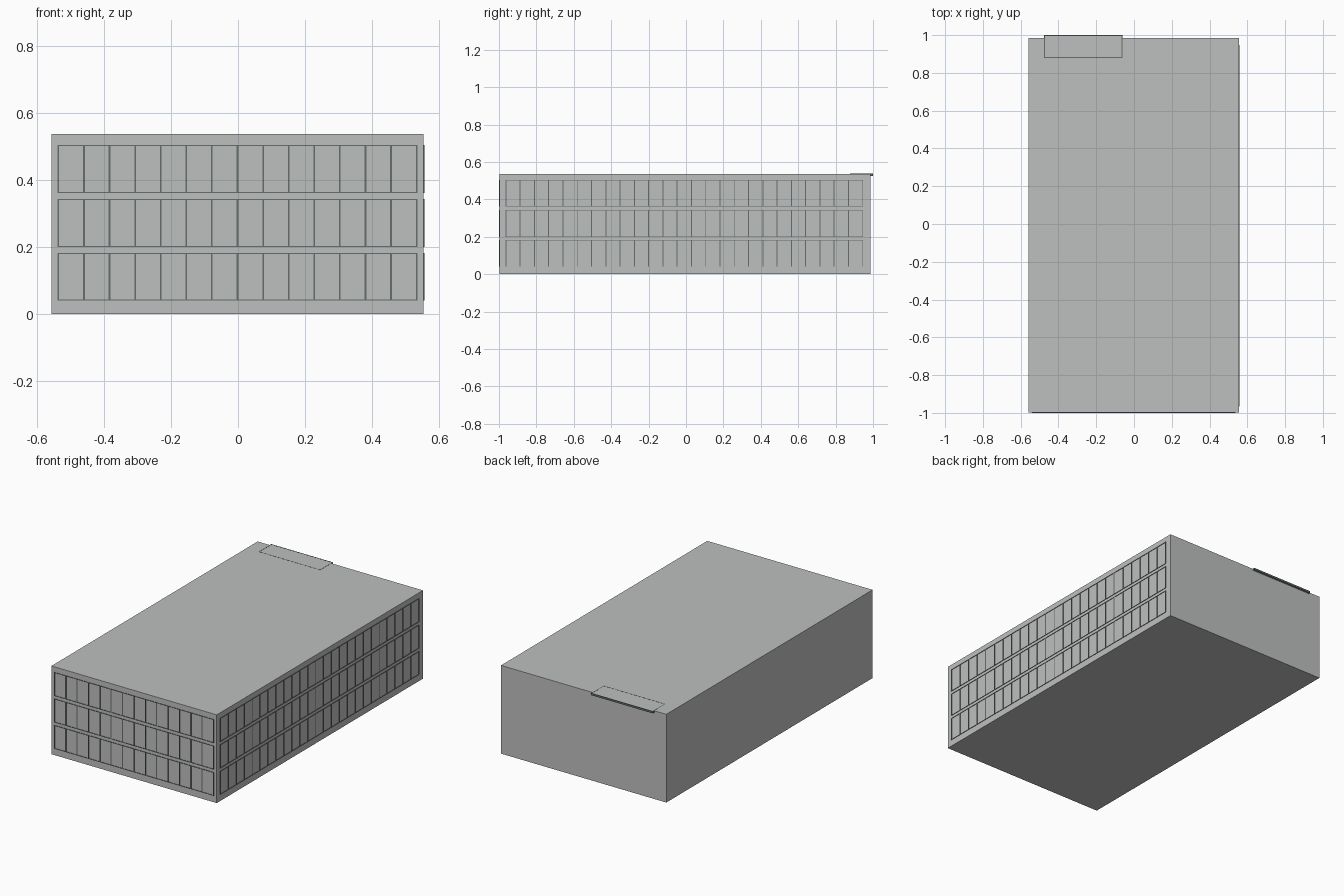
import bpy

if "Cube" in bpy.data.objects:
    bpy.data.objects.remove(bpy.data.objects["Cube"])


def flat(name, rgb):
    mat = bpy.data.materials.new(name)
    mat.diffuse_color = (*rgb, 1)
    mat.use_nodes = True
    mat.node_tree.nodes["Principled BSDF"].inputs["Base Color"].default_value = mat.diffuse_color
    return mat


grey = flat("concrete_grey", (0.515, 0.53, 0.52))
dark = flat("slate_frame", (0.13, 0.155, 0.15))

FRONT, BACK, LEFT, RIGHT, ROOF = -0.997, 0.986, -0.558, 0.555, 0.537
RAISE, SINK = 0.003, 0.002          # how far frames stand out of / into the wall
BAR, RAIL = 0.005, 0.0025           # widths of upright and level bars
ROWS = [(0.040, 0.182), (0.200, 0.343), (0.361, 0.504)]

QUADS = [(0, 2, 3, 1), (4, 5, 7, 6), (0, 1, 5, 4),
         (2, 6, 7, 3), (0, 4, 6, 2), (1, 3, 7, 5)]


def boxes(name, spans, mat):
    """One object made of axis-aligned boxes given as (x0, x1, y0, y1, z0, z1)."""
    verts, faces = [], []
    for x0, x1, y0, y1, z0, z1 in spans:
        n = len(verts)
        verts += [(x, y, z) for z in (z0, z1) for y in (y0, y1) for x in (x0, x1)]
        faces += [tuple(n + i for i in q) for q in QUADS]
    mesh = bpy.data.meshes.new(name)
    mesh.from_pydata(verts, [], faces)
    mesh.materials.append(mat)
    mesh.update()
    obj = bpy.data.objects.new(name, mesh)
    bpy.context.collection.objects.link(obj)
    return obj


def grid(start, end, count):
    """Window bars of one wall as (along0, along1, z0, z1) rectangles."""
    step = (end - start) / count
    h = BAR / 2
    rects = []
    for z0, z1 in ROWS:
        for i in range(count + 1):
            a = start + i * step
            rects.append((a - h, a + h, z0, z1))
        # level rails fill the spaces between the uprights
        for i in range(count):
            a, b = start + i * step + h, start + (i + 1) * step - h
            rects += [(a, b, z0, z0 + RAIL), (a, b, z1 - RAIL, z1)]
    return rects


# Main block
boxes("building_block", [(LEFT, RIGHT, FRONT, BACK, 0, ROOF)], grey)

# Slate window frames on the front and right walls
boxes("front_window_frames", [(a, b, FRONT - RAISE, FRONT + SINK, z0, z1)
                              for a, b, z0, z1 in grid(-0.537, 0.534, 14)], dark)
boxes("right_window_frames", [(RIGHT - SINK, RIGHT + RAISE, a, b, z0, z1)
                              for a, b, z0, z1 in grid(-0.963, 0.945, 25)], dark)

# Thin frame on the roof, overhanging the back wall
X0, X1, Y0, Y1, Z0, Z1 = -0.477, -0.061, 0.878, 1.0, 0.526, ROOF + 0.0005
boxes("roof_frame", [(X0, X1, Y0, Y0 + BAR, Z0, Z1), (X0, X1, Y1 - BAR, Y1, Z0, Z1),
                     (X0, X0 + BAR, Y0 + BAR, Y1 - BAR, Z0, Z1),
                     (X1 - BAR, X1, Y0 + BAR, Y1 - BAR, Z0, Z1)], dark)
# Grey infill of the roof frame
boxes("roof_infill", [(X0 + BAR, X1 - BAR, BACK - 0.01, Y1 - BAR, 0.528, ROOF)], grey)
